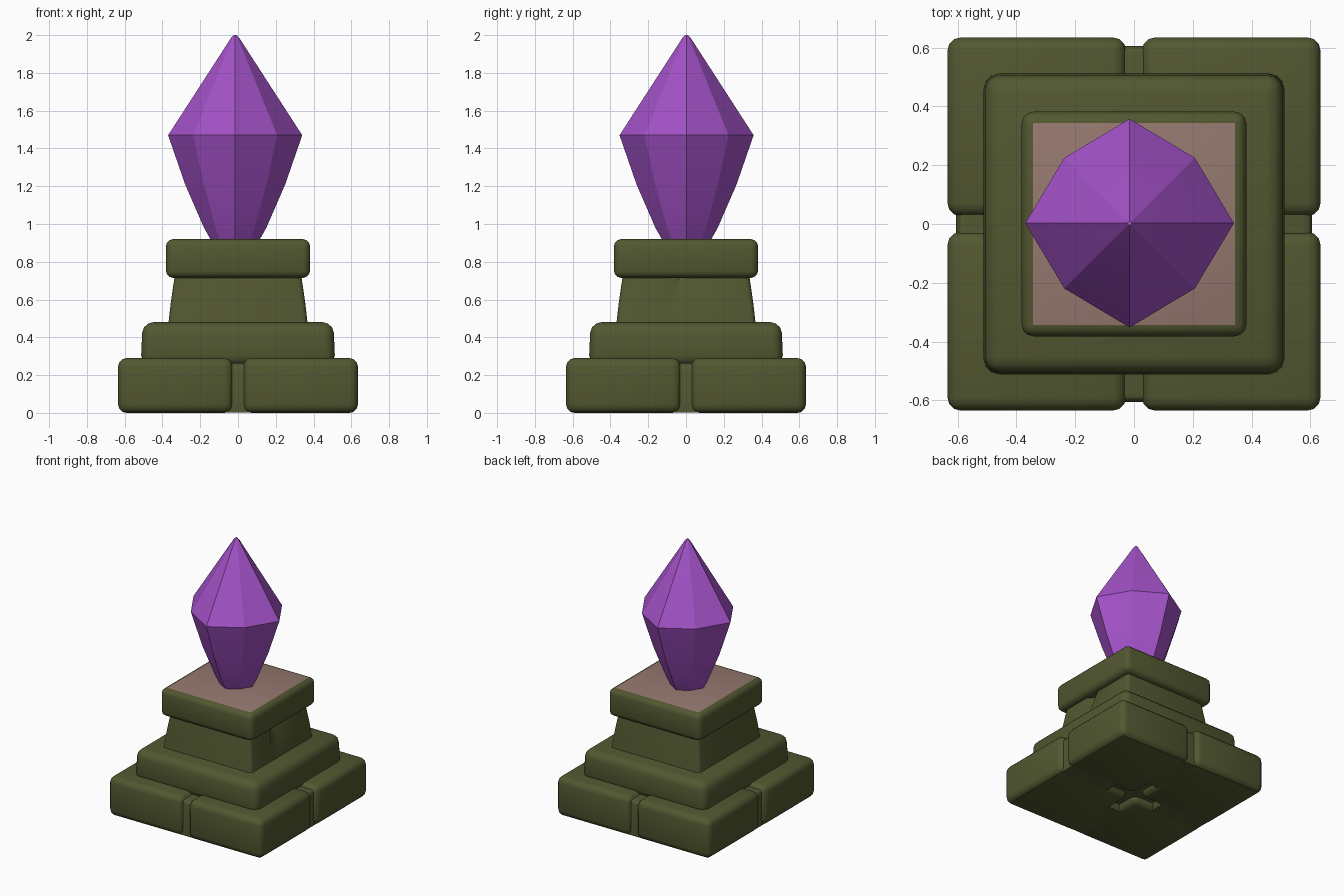
import bpy, bmesh, math
from mathutils import Vector

if "Cube" in bpy.data.objects:
    bpy.data.objects.remove(bpy.data.objects["Cube"])


def material(name, rgb):
    m = bpy.data.materials.new(name)
    m.use_nodes = True
    m.diffuse_color = (*rgb, 1)
    bsdf = m.node_tree.nodes["Principled BSDF"]
    bsdf.inputs["Base Color"].default_value = (*rgb, 1)
    bsdf.inputs["Roughness"].default_value = 0.8
    return m


STONE = material("mossy stone", (0.085, 0.096, 0.03))
PLATE = material("dusty pink", (0.30, 0.19, 0.16))
CRYSTAL = material("violet crystal", (0.37, 0.085, 0.58))


def finish(bm, name, mats, angle=35):
    bmesh.ops.recalc_face_normals(bm, faces=bm.faces[:])
    mesh = bpy.data.meshes.new(name)
    bm.to_mesh(mesh)
    bm.free()
    for m in mats:
        mesh.materials.append(m)
    obj = bpy.data.objects.new(name, mesh)
    bpy.context.collection.objects.link(obj)
    if angle:
        bpy.ops.object.select_all(action='DESELECT')
        obj.select_set(True)
        bpy.context.view_layer.objects.active = obj
        bpy.ops.object.shade_smooth_by_angle(angle=math.radians(angle))
    return obj


def loft(rings, sides, turn):
    """Stack rings of (radius function, z) into a closed solid."""
    bm = bmesh.new()
    loops = []
    for radius, z in rings:
        loop = []
        for i in range(sides):
            a = turn + math.tau * i / sides
            r = radius(i)
            loop.append(bm.verts.new((r * math.cos(a), r * math.sin(a), z)))
        loops.append(loop)
    for low, high in zip(loops, loops[1:]):
        for i in range(sides):
            j = (i + 1) % sides
            bm.faces.new((low[i], low[j], high[j], high[i]))
    bm.faces.new(loops[0][::-1])
    bm.faces.new(loops[-1])
    return bm


def square(profile):
    """Square solid from (half width, z) pairs."""
    rings = [(lambda i, w=w: w * math.sqrt(2), z) for w, z in profile]
    return loft(rings, 4, math.pi / 4)


def bevel(bm, width, keep=lambda e: True):
    bmesh.ops.bevel(bm, geom=[e for e in bm.edges if keep(e)], offset=width,
                    segments=3, profile=0.5, affect='EDGES')


def upright(e):
    return abs(e.verts[0].co.z - e.verts[1].co.z) > 0.05


# Four corner blocks of the base with a gap between them
for sx, side in ((-1, "right"), (1, "left")):
    for sy, end in ((-1, "front"), (1, "back")):
        half = 0.304
        bm = square([(half, 0.0), (half, 0.29)])
        bmesh.ops.translate(bm, verts=bm.verts[:],
                            vec=(sx * (0.635 - half), sy * (0.635 - half), 0))
        bevel(bm, 0.045)
        finish(bm, f"base_block_{end}_{side}", [STONE])

# Core filling the gaps, with a small dimple underneath
bm = square([(0.605, 0.002), (0.605, 0.265)])
bevel(bm, 0.03, lambda e: e.verts[0].co.z + e.verts[1].co.z > 0.5)
floor = min(bm.faces, key=lambda f: f.calc_center_median().z)
bmesh.ops.inset_region(bm, faces=[floor], thickness=0.56)
bmesh.ops.inset_region(bm, faces=[floor], thickness=0.03, depth=-0.04)
finish(bm, "base_core", [STONE])

# Second step
bm = square([(0.515, 0.25), (0.505, 0.48)])
bevel(bm, 0.055)
finish(bm, "middle_step", [STONE])

# Tapered neck with a chipped dent on its left side
bm = square([(0.37, 0.46), (0.355, 0.59), (0.333, 0.74)])
bevel(bm, 0.025, upright)
for y in (-0.11, -0.04, 0.02):
    bmesh.ops.bisect_plane(bm, geom=bm.verts[:] + bm.edges[:] + bm.faces[:],
                           plane_co=(0, y, 0), plane_no=(0, 1, 0))
dent = min(bm.verts, key=lambda v: (v.co - Vector((0.333, -0.04, 0.74))).length)
dent.co.x -= 0.06
finish(bm, "neck", [STONE])

# Cap with a coloured top face
bm = square([(0.382, 0.715), (0.382, 0.92)])
bevel(bm, 0.038)
for f in bm.faces:
    f.normal_update()
    if f.normal.z > 0.99 and f.calc_area() > 0.1:
        f.material_index = 1
finish(bm, "cap", [STONE, PLATE])

# Faceted crystal: points on the axes reach a little further
def facet(r):
    return lambda i: r * (1.0 if i % 2 == 0 else 0.885)


bm = loft([(facet(r), z) for r, z in
           ((0.12, 0.90), (0.165, 0.98), (0.265, 1.21), (0.355, 1.47),
            (0.022, 1.985), (0.008, 2.0))], 8, 0)
bmesh.ops.translate(bm, verts=bm.verts[:], vec=(-0.015, 0.003, 0))
finish(bm, "crystal", [CRYSTAL], angle=15)
